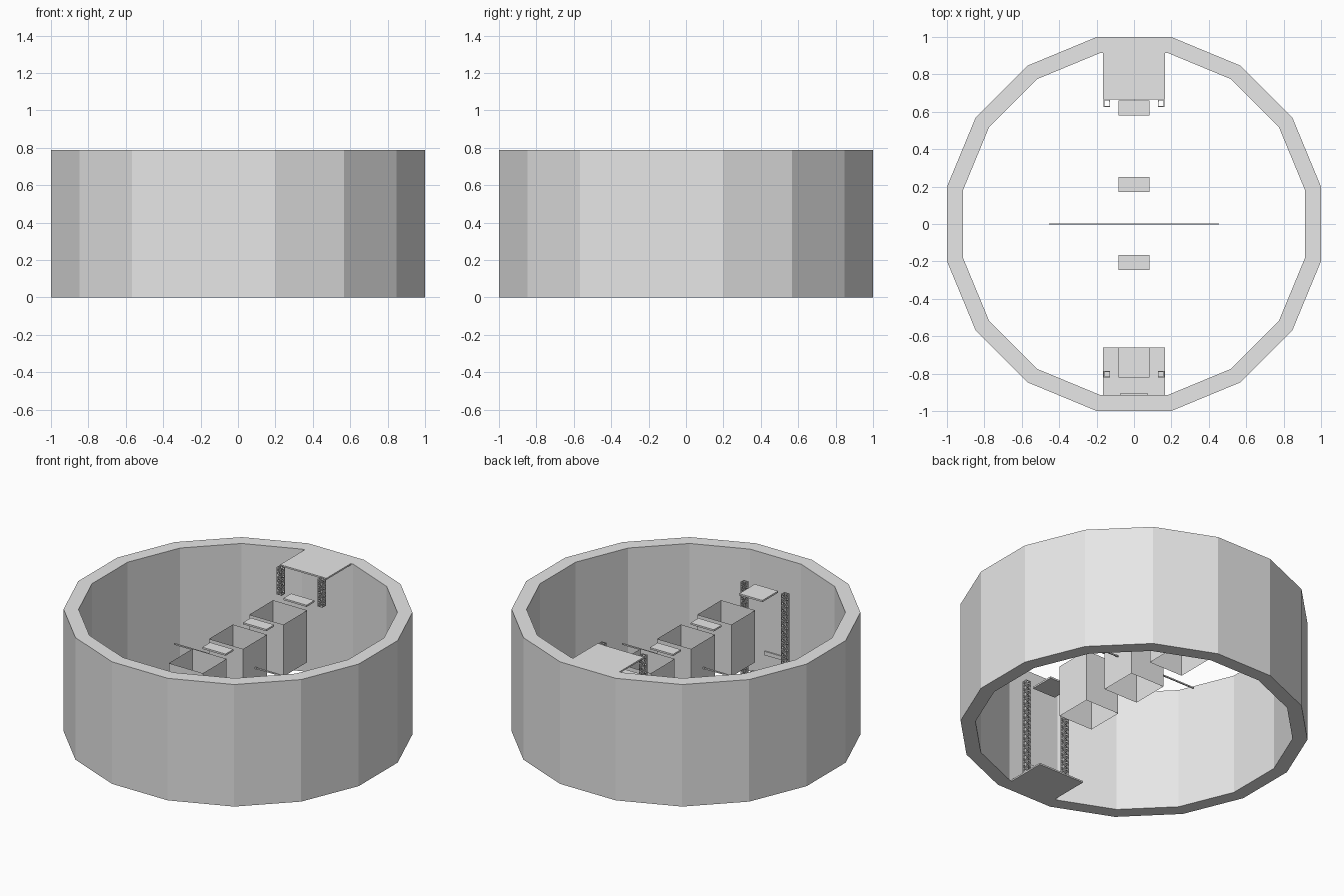
import bpy, bmesh, math
from mathutils import Vector

if "Cube" in bpy.data.objects:
    bpy.data.objects.remove(bpy.data.objects["Cube"])

grey = bpy.data.materials.new("light_grey")
grey.diffuse_color = (0.8, 0.8, 0.8, 1)
grey.use_nodes = True
grey.node_tree.nodes["Principled BSDF"].inputs["Base Color"].default_value = grey.diffuse_color


def finish(name, bm):
    mesh = bpy.data.meshes.new(name)
    bm.to_mesh(mesh)
    bm.free()
    mesh.materials.append(grey)
    obj = bpy.data.objects.new(name, mesh)
    bpy.context.collection.objects.link(obj)
    return obj


def add_box(bm, lo, hi):
    made = bmesh.ops.create_cube(bm, size=1)["verts"]
    for v in made:
        v.co = Vector([lo[i] if v.co[i] < 0 else hi[i] for i in range(3)])


def box(name, lo, hi):
    bm = bmesh.new()
    add_box(bm, lo, hi)
    return finish(name, bm)


def add_strut(bm, a, b, w):
    # square bar between two points
    a, b = Vector(a), Vector(b)
    rot = (b - a).to_track_quat('Z', 'Y')
    for v in bmesh.ops.create_cube(bm, size=1)["verts"]:
        v.co = (a + b) / 2 + rot @ Vector((v.co.x * w, v.co.y * w, v.co.z * (b - a).length))


H = 0.787

# Sixteen-sided outer wall, open at top and bottom
bm = bmesh.new()
rings = []
for apothem, z in ((1, 0), (1, H), (0.914, H), (0.914, 0)):
    r = apothem / math.cos(math.pi / 16)
    rings.append([bm.verts.new((r * math.cos((i + .5) * math.pi / 8),
                                r * math.sin((i + .5) * math.pi / 8), z)) for i in range(16)])
for k in range(4):
    a, b = rings[k], rings[(k + 1) % 4]
    for i in range(16):
        j = (i + 1) % 16
        bm.faces.new((a[i], a[j], b[j], b[i]))
bmesh.ops.recalc_face_normals(bm, faces=bm.faces)
finish("outer_wall", bm)

# Entry and exit platforms
box("upper_platform", (-.165, .665, H - .01), (.165, .93, H))
box("lower_platform", (-.165, -.93, 0), (.165, -.66, .01))

# Three hanging open shafts, sheet walls only
for n, y in enumerate((-.41, 0, .41)):
    bm = bmesh.new()
    bmesh.ops.create_cube(bm, size=1)
    for v in bm.verts:
        v.co = (v.co.x * .243, y + v.co.y * .243, .4525 + v.co.z * .335)
    caps = [f for f in bm.faces if abs(f.normal.z) > .5]
    bmesh.ops.delete(bm, geom=caps, context='FACES_ONLY')
    finish("shaft_%d" % (n + 1), bm)

# Stepping plates between the shafts
for n, (y0, y1) in enumerate(((-.82, -.66), (-.245, -.165), (.17, .25), (.58, .66))):
    box("step_plate_%d" % (n + 1), (-.083, y0, .613), (.083, y1, .624))

# Cross rod through the middle shaft
box("cross_rod", (-.455, -.004, .4485), (.455, .004, .4565))


# Lattice posts: corner legs, rungs and zigzag braces
def lattice(name, cx, cy, z0, z1):
    bm = bmesh.new()
    h, w = .0150, .0055
    corners = [(cx - h, cy - h), (cx + h, cy - h), (cx + h, cy + h), (cx - h, cy + h)]
    n = round((z1 - z0) / .024)
    step = (z1 - z0 - w) / n
    for i in range(4):
        p, q = corners[i], corners[(i + 1) % 4]
        add_strut(bm, (*p, z0), (*p, z1), w)
        for k in range(n + 1):
            z = z0 + w / 2 + k * step
            add_strut(bm, (*p, z), (*q, z), w * .8)
            if k < n:
                a, b = (p, q) if k % 2 else (q, p)
                add_strut(bm, (*a, z), (*b, z + step), w * .8)
    finish(name, bm)


for side, x in (("left", -.145), ("right", .145)):
    lattice("lower_post_" + side, x, -.803, .01, .63)
    lattice("upper_post_" + side, x, .644, .61, H)

# Small blank plaque on the front inner wall
box("wall_plaque", (-.075, -.916, .135), (.075, -.906, .16))
